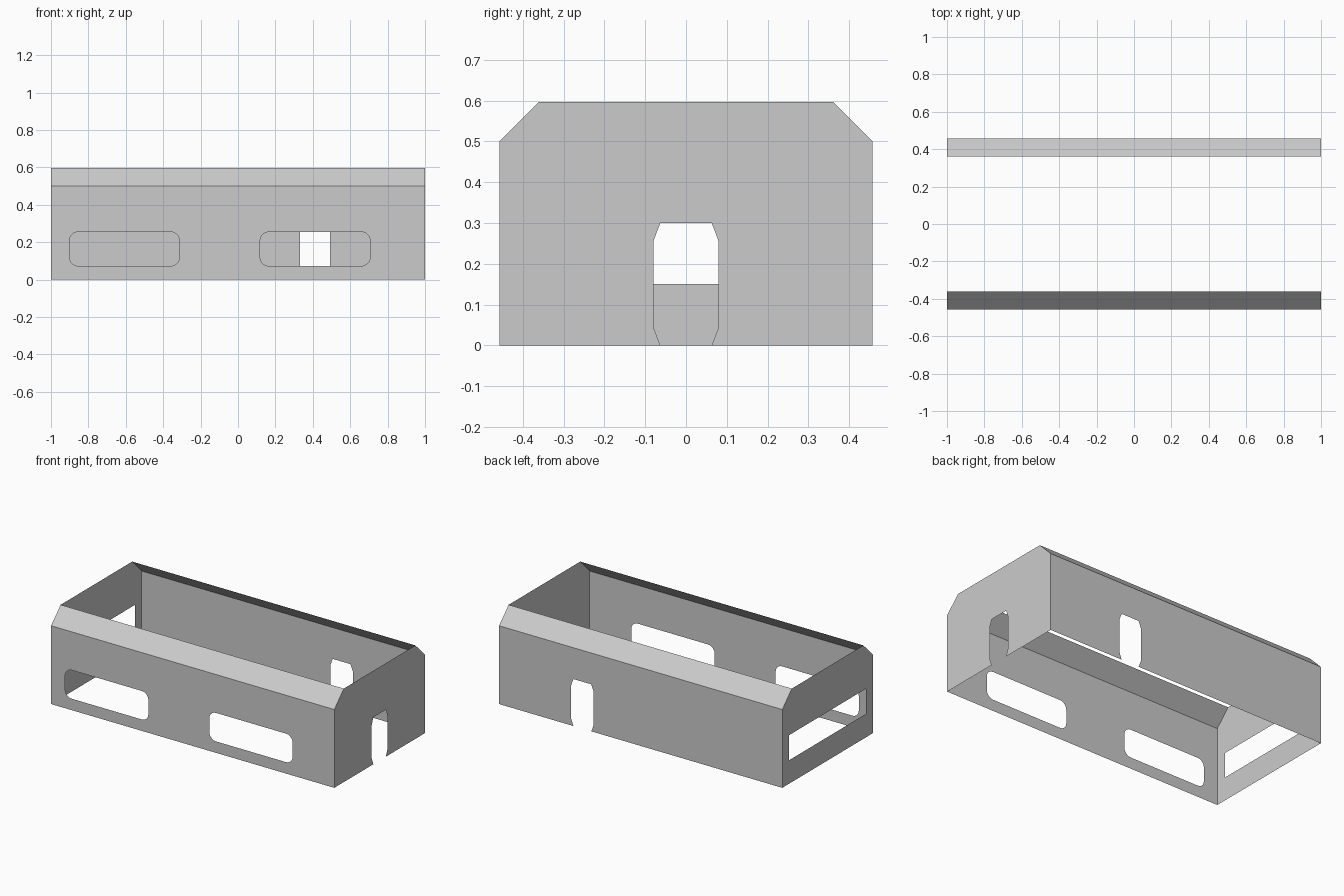
import bpy, bmesh
from math import cos, sin, pi
from mathutils import Vector

if "Cube" in bpy.data.objects:
    bpy.data.objects.remove(bpy.data.objects["Cube"])

HY, TY = 0.457, 0.361      # half depth at the walls and at the top edge
EAVE, TOP = 0.5, 0.597     # height of the wall and of the sloped rim


def doorway(c):
    # notch with tapered corners, opening at the ground
    half = [(-0.063, 0), (-0.08, 0.045), (-0.08, 0.255), (-0.063, 0.3)]
    return [(c + u, v) for u, v in half] + [(c - u, v) for u, v in reversed(half)]


def rounded_window(c, hw=0.294, z0=0.073, z1=0.255, r=0.046, n=5):
    corners = [(c + hw - r, z1 - r), (c - hw + r, z1 - r),
               (c - hw + r, z0 + r), (c + hw - r, z0 + r)]
    return [(u + r * cos((q + i / n) * pi / 2), v + r * sin((q + i / n) * pi / 2))
            for q, (u, v) in enumerate(corners) for i in range(n + 1)]


def panel(name, loops, place, outward):
    # thin sheet filled between an outline and its holes
    bm = bmesh.new()
    edges = []
    for loop in loops:
        vs = [bm.verts.new(place(u, v)) for u, v in loop]
        edges += [bm.edges.new((vs[i - 1], vs[i])) for i in range(len(vs))]
    outward = Vector(outward).normalized()
    bmesh.ops.triangle_fill(bm, edges=edges, use_beauty=True, normal=outward)
    bm.normal_update()
    bmesh.ops.reverse_faces(bm, faces=[f for f in bm.faces if f.normal.dot(outward) < 0])
    me = bpy.data.meshes.new(name)
    bm.to_mesh(me)
    bm.free()
    ob = bpy.data.objects.new(name, me)
    bpy.context.collection.objects.link(ob)
    return ob


# Long walls: two windows in front, a doorway at the back
long_top = [(1, 0), (1, EAVE), (-1, EAVE), (-1, 0)]
panel("front_wall", [long_top, rounded_window(-0.607), rounded_window(0.412)],
      lambda u, v: (u, -HY, v), (0, -1, 0))
panel("back_wall", [long_top + doorway(0.412)],
      lambda u, v: (u, HY, v), (0, 1, 0))

# End walls: doorway on the right, wide opening on the left
end_top = [(HY, 0), (HY, EAVE), (TY, TOP), (-TY, TOP), (-HY, EAVE), (-HY, 0)]
wide_opening = [(-0.39, 0.15), (0.39, 0.15), (0.39, 0.31), (-0.39, 0.31)]
panel("right_wall", [end_top + doorway(0)], lambda u, v: (1, u, v), (1, 0, 0))
panel("left_wall", [end_top, wide_opening], lambda u, v: (-1, u, v), (-1, 0, 0))

# Sloped rims along both long sides
for side, s in (("front", -1), ("back", 1)):
    panel(side + "_sloped_rim", [[(-1, 0), (1, 0), (1, 1), (-1, 1)]],
          lambda u, v: (u, s * (HY + (TY - HY) * v), EAVE + (TOP - EAVE) * v), (0, s, 1))
